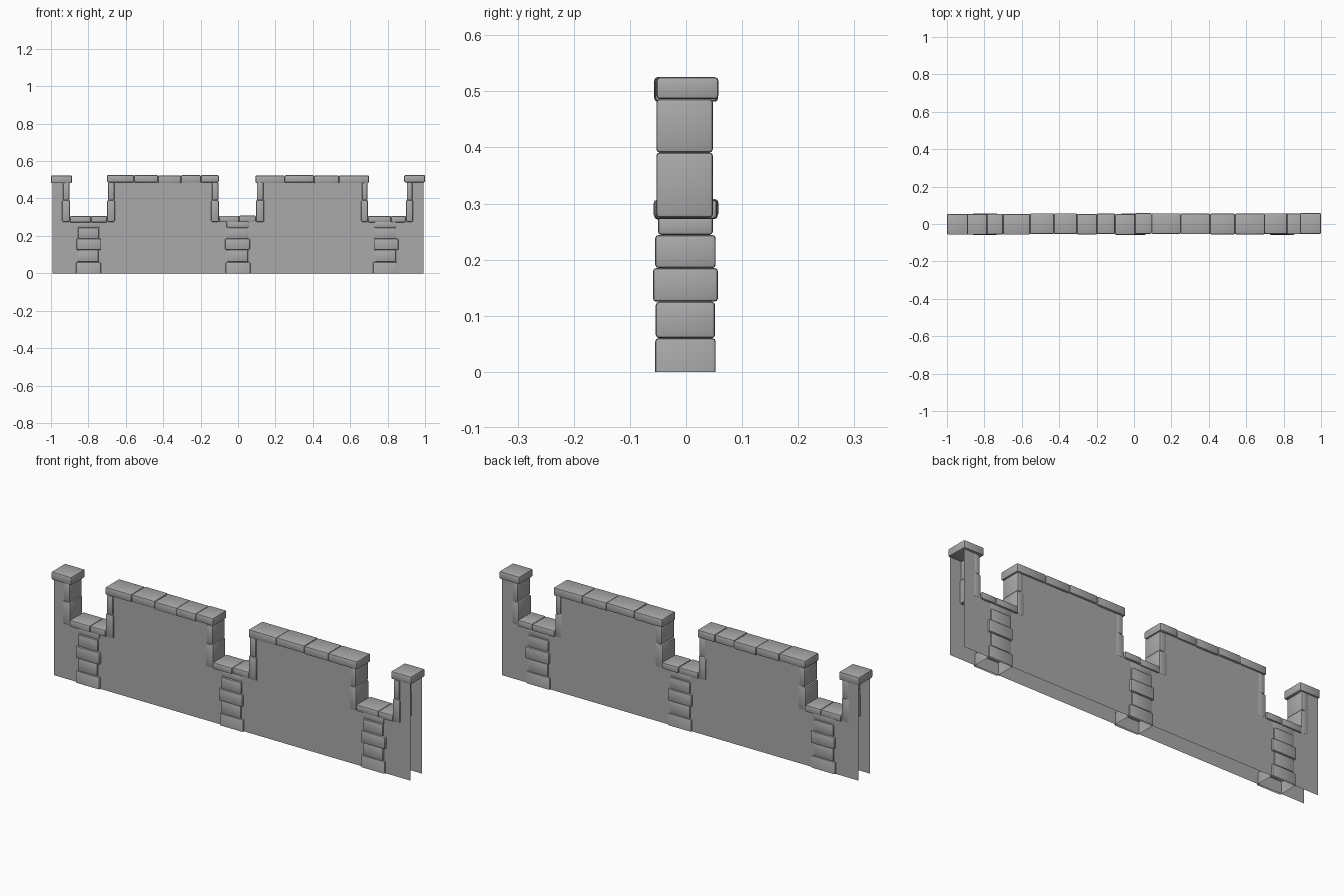
import bpy
import bmesh
import random
from mathutils import Vector

random.seed(4)

cube = bpy.data.objects.get("Cube")
if cube:
    bpy.data.objects.remove(cube)

GREY = (0.4, 0.4, 0.4, 1)
stone_grey = bpy.data.materials.new("stone_grey")
stone_grey.use_nodes = True
stone_grey.diffuse_color = GREY
stone_grey.node_tree.nodes["Principled BSDF"].inputs["Base Color"].default_value = GREY


def finish(name, bm):
    mesh = bpy.data.meshes.new(name)
    bm.to_mesh(mesh)
    bm.free()
    mesh.materials.append(stone_grey)
    obj = bpy.data.objects.new(name, mesh)
    bpy.context.collection.objects.link(obj)
    return obj


def stones(name, blocks, bevel=0.006):
    """Rounded blocks, each given as x, y and z ranges; open where they meet the ground."""
    bm = bmesh.new()
    for xr, yr, zr in blocks:
        corners = bmesh.ops.create_cube(bm, size=1)["verts"]
        for v in corners:
            v.co = Vector([r[1] if c > 0 else r[0] for c, r in zip(v.co, (xr, yr, zr))])
    bmesh.ops.bevel(bm, geom=bm.edges[:], offset=bevel, segments=2,
                    profile=0.5, affect='EDGES', clamp_overlap=True)
    bmesh.ops.bisect_plane(bm, geom=bm.verts[:] + bm.edges[:] + bm.faces[:],
                           plane_co=(0, 0, 0), plane_no=(0, 0, -1), clear_outer=True)
    obj = finish(name, bm)
    bpy.ops.object.select_all(action='DESELECT')
    obj.select_set(True)
    bpy.context.view_layer.objects.active = obj
    bpy.ops.object.shade_smooth_by_angle()


def row(edges, z0, z1, half):
    """Side by side blocks with slightly uneven depth and height."""
    blocks = []
    for a, b in zip(edges, edges[1:]):
        dy, dz = random.uniform(-0.003, 0.003), random.uniform(-0.003, 0.003)
        blocks.append(((a, b), (-half + dy, half + dy), (z0 + dz, z1 + dz / 2)))
    return blocks


# Each gap: outer left, inner left, seat joint, inner right, outer right
GAPS = {
    "left": (-0.94, -0.898, -0.786, -0.70, -0.658),
    "middle": (-0.144, -0.102, 0.005, 0.096, 0.139),
    "right": (0.658, 0.695, 0.818, 0.898, 0.936),
}
SEAT, JOINT, CAP, TOP = 0.275, 0.391, 0.484, 0.524
END = 0.993

# Front and back wall sheets, open at the ends
outline = [(-END, 0), (-END, CAP + 0.01)]
for a, b, c, d, e in GAPS.values():
    left, right = (a + b) / 2, (d + e) / 2
    outline += [(left, CAP + 0.01), (left, SEAT + 0.01),
                (right, SEAT + 0.01), (right, CAP + 0.01)]
outline += [(END, CAP + 0.01), (END, 0)]
for name, y in (("front_wall", -0.046), ("back_wall", 0.046)):
    bm = bmesh.new()
    face = bm.faces.new([bm.verts.new((x, y, z)) for x, z in outline])
    face.normal_update()
    if face.normal.y * y < 0:
        face.normal_flip()
    finish(name, bm)

# Stone lining of each gap: side posts and seat
for name, (a, b, c, d, e) in GAPS.items():
    posts = []
    for x0, x1 in ((a, b), (d, e)):
        posts.append(((x0, x1), (-0.053, 0.048), (SEAT, JOINT)))
        posts.append(((x0 + 0.005, x1 - 0.003), (-0.053, 0.048), (JOINT, CAP + 0.002)))
    stones(name + "_gap_posts", posts)
    stones(name + "_gap_seat", row((b, c, d), SEAT - 0.001, 0.307, 0.055))

# Cap stones along the wall tops
CAPS = {
    "left_end_cap": (-1, -0.888),
    "left_top_caps": (-0.70, -0.556, -0.428, -0.305, -0.198, -0.102),
    "right_top_caps": (0.094, 0.25, 0.406, 0.54, 0.70),
    "right_end_cap": (0.888, 1),
}
for name, edges in CAPS.items():
    stones(name, row(edges, CAP, TOP, 0.055))

# Stacked pillars below the gaps: height, half width, half depth of each course
COURSES = [(0.06, 0.066, 0.054), (0.125, 0.055, 0.053), (0.185, 0.066, 0.058),
           (0.244, 0.056, 0.054), (0.278, 0.059, 0.049)]
for name, x in (("left", -0.80), ("middle", -0.002), ("right", 0.79)):
    blocks, z = [], -0.02
    for top, w, d in COURSES:
        s = random.uniform(-0.003, 0.003)
        blocks.append(((x - w + s, x + w + s), (-d - 0.001, d - 0.001), (z, top)))
        z = top
    stones(name + "_pillar", blocks)
